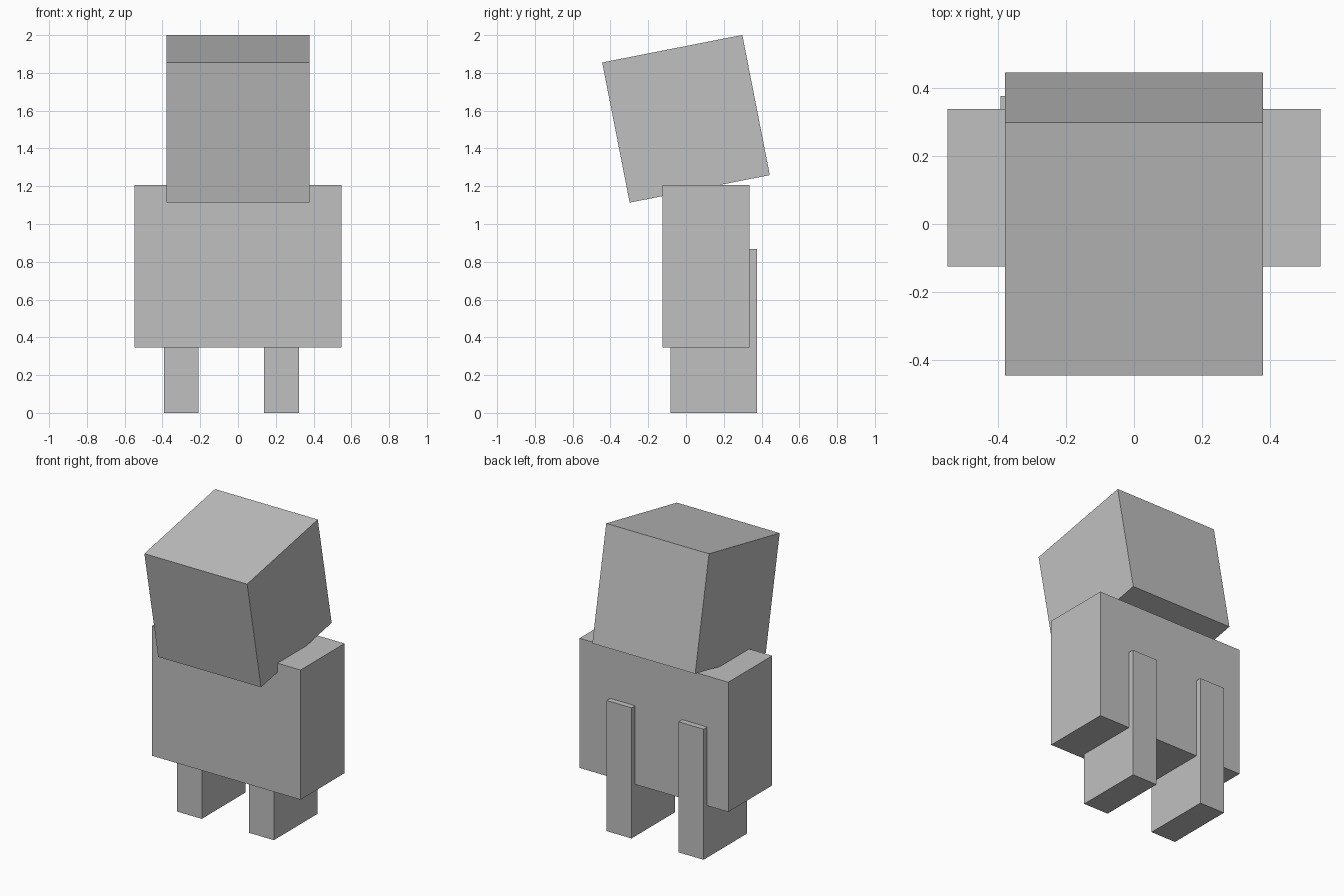
import bpy
import math

cube = bpy.data.objects.get("Cube")
if cube:
    bpy.data.objects.remove(cube, do_unlink=True)

# Single flat colour
GREY = (0.53, 0.53, 0.53, 1)
grey = bpy.data.materials.new("light grey")
grey.use_nodes = True
grey.diffuse_color = GREY
grey.node_tree.nodes["Principled BSDF"].inputs["Base Color"].default_value = GREY


def box(name, low, high, tilt=0):
    """Box between two corners, tilted about x around its centre."""
    centre = [(a + b) / 2 for a, b in zip(low, high)]
    bpy.ops.mesh.primitive_cube_add(size=1, location=centre)
    obj = bpy.context.object
    obj.name = name
    obj.scale = [b - a for a, b in zip(low, high)]
    bpy.ops.object.transform_apply(location=False, rotation=False, scale=True)
    obj.rotation_euler.x = math.radians(tilt)
    obj.data.materials.append(grey)
    return obj


# Torso block
box("body", (-0.547, -0.124, 0.345), (0.547, 0.337, 1.207))

# Head, tipped forward
HALF = 0.378
MID = 1.557
box("head", (-HALF, -HALF, MID - HALF), (HALF, HALF, MID + HALF), tilt=11.1)

# Legs, running up through the back of the body
for name, left, right in (("right_leg", -0.392, -0.208), ("left_leg", 0.138, 0.322)):
    box(name, (left, -0.083, 0), (right, 0.375, 0.868))
